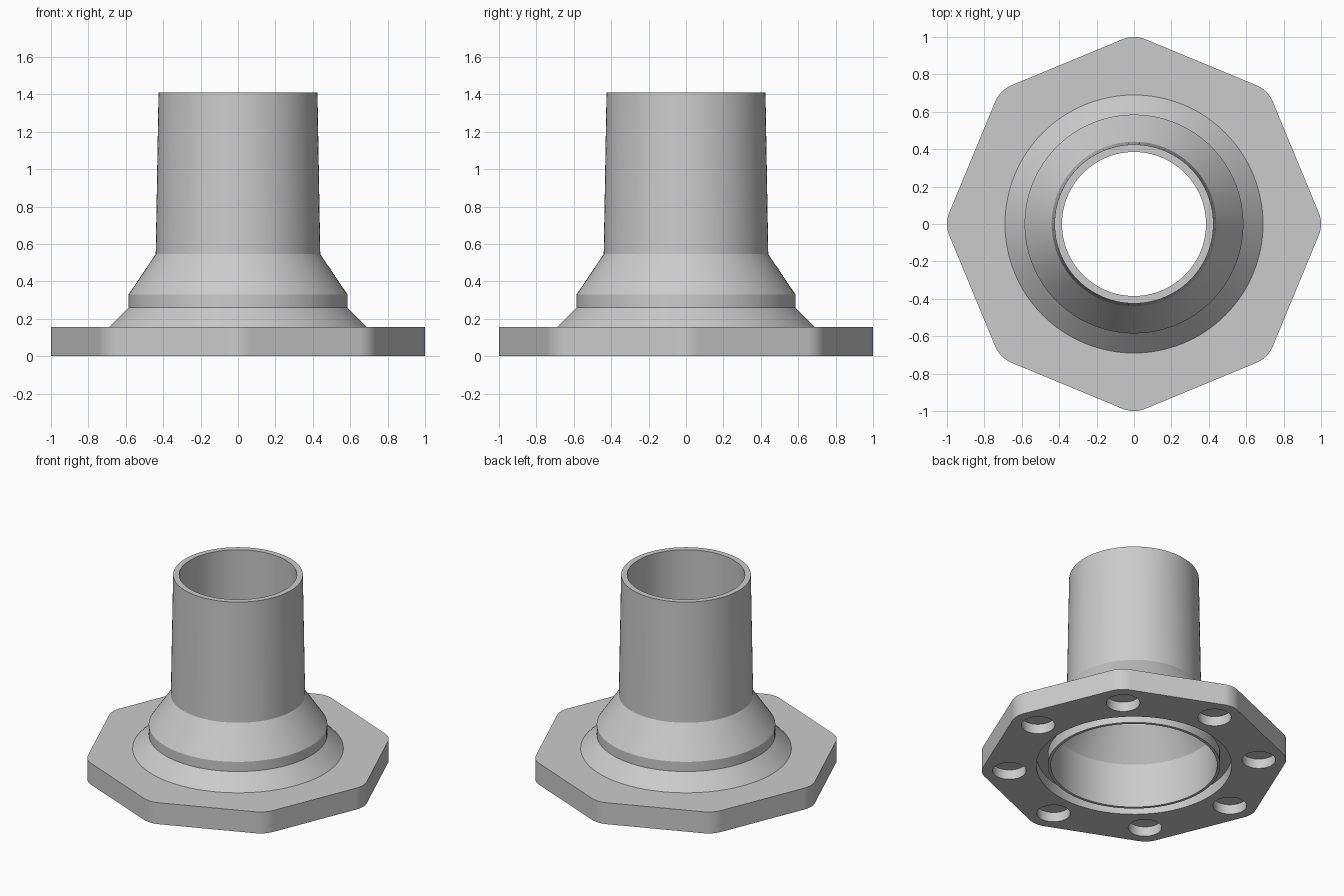
import bpy, bmesh, math
from mathutils import Matrix

if "Cube" in bpy.data.objects:
    bpy.data.objects.remove(bpy.data.objects["Cube"], do_unlink=True)

SEG = 96
SIDES = 8
THICK = 0.155

steel = bpy.data.materials.new("light grey steel")
steel.use_nodes = True
steel.diffuse_color = (0.6, 0.6, 0.6, 1)
steel.node_tree.nodes["Principled BSDF"].inputs["Base Color"].default_value = (0.6, 0.6, 0.6, 1)


def add_object(name, bm):
    bmesh.ops.recalc_face_normals(bm, faces=bm.faces)
    mesh = bpy.data.meshes.new(name)
    bm.to_mesh(mesh)
    bm.free()
    mesh.materials.append(steel)
    obj = bpy.data.objects.new(name, mesh)
    bpy.context.collection.objects.link(obj)
    return obj


def select_only(obj):
    bpy.ops.object.select_all(action='DESELECT')
    obj.select_set(True)
    bpy.context.view_layer.objects.active = obj


def smooth(obj):
    select_only(obj)
    bpy.ops.object.shade_smooth_by_angle(angle=math.radians(30))


def lathe(name, profile):
    """Spin a closed (radius, height) profile around z."""
    bm = bmesh.new()
    rings = []
    for i in range(SEG):
        a = math.tau * i / SEG
        rings.append([bm.verts.new((r * math.cos(a), r * math.sin(a), z)) for r, z in profile])
    n = len(profile)
    for i in range(SEG):
        p, q = rings[i], rings[(i + 1) % SEG]
        for j in range(n):
            k = (j + 1) % n
            bm.faces.new((p[j], q[j], q[k], p[k]))
    return add_object(name, bm)


def add_cylinder(bm, radius, low, high, x, y, segments):
    bmesh.ops.create_cone(bm, cap_ends=True, segments=segments, radius1=radius, radius2=radius,
                          depth=high - low, matrix=Matrix.Translation((x, y, (low + high) / 2)))


# Flange: eight-sided plate with rounded corners
corner_radius, steps = 0.157, 6
bm = bmesh.new()
outline = []
for s in range(SIDES):
    mid = math.tau * s / SIDES
    centre = 1 - corner_radius
    for i in range(steps + 1):
        a = mid + (i / steps - 0.5) * math.tau / SIDES
        outline.append(bm.verts.new((centre * math.cos(mid) + corner_radius * math.cos(a),
                                     centre * math.sin(mid) + corner_radius * math.sin(a), 0)))
base = bm.faces.new(outline)
extruded = bmesh.ops.extrude_face_region(bm, geom=[base], use_keep_orig=True)
top = [v for v in extruded["geom"] if isinstance(v, bmesh.types.BMVert)]
bmesh.ops.translate(bm, verts=top, vec=(0, 0, THICK))
flange = add_object("flange", bm)

# Cutter: central opening and blind bolt holes on the underside
bm = bmesh.new()
add_cylinder(bm, 0.64, -0.1, 0.3, 0, 0, SEG)
for s in range(SIDES):
    a = math.tau * s / SIDES
    add_cylinder(bm, 0.11, -0.1, 0.07, 0.82 * math.cos(a), 0.82 * math.sin(a), 32)
cutter = add_object("hole_cutter", bm)
cutter.hide_render = True

cut = flange.modifiers.new("holes", 'BOOLEAN')
cut.operation = 'DIFFERENCE'
cut.solver = 'EXACT'
cut.object = cutter
select_only(flange)
bpy.ops.object.modifier_apply(modifier=cut.name)
bpy.data.objects.remove(cutter, do_unlink=True)
smooth(flange)
flange.modifiers.new("flat sides", 'WEIGHTED_NORMAL').keep_sharp = True

# Hub and neck: hollow turned body with a seal groove underneath
neck = lathe("hub_and_neck", [
    (0.545, 0), (0.565, 0), (0.565, 0.08), (0.64, 0.08), (0.64, THICK),
    (0.69, THICK), (0.585, 0.26), (0.585, 0.33), (0.44, 0.545), (0.425, 1.41),
    (0.385, 1.41), (0.4, 0.535), (0.545, 0.32)])
smooth(neck)
